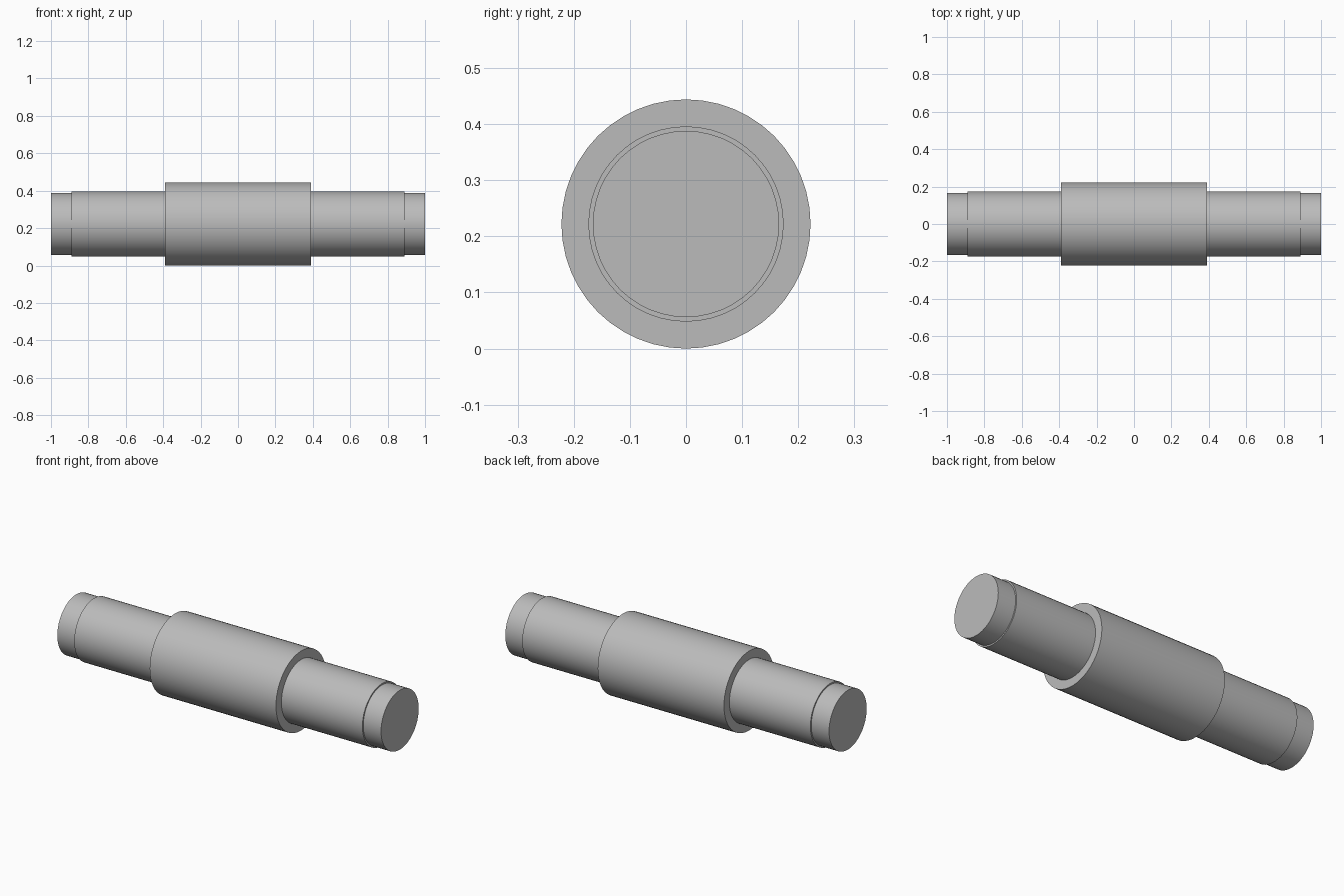
import bpy
import bmesh
import math
from mathutils import Matrix, Vector

cube = bpy.data.objects.get("Cube")
if cube:
    bpy.data.objects.remove(cube, do_unlink=True)

SIDES = 48
AXIS_HEIGHT = 0.222

# Plain grey metal
steel = bpy.data.materials.new("grey steel")
steel.use_nodes = True
grey = (0.5, 0.5, 0.5, 1)
steel.diffuse_color = grey
steel.node_tree.nodes["Principled BSDF"].inputs["Base Color"].default_value = grey

# Half of the stepped outline, from the end to the middle: (x, radius)
half = [(1.0, 0.0), (1.0, 0.166), (0.89, 0.166), (0.89, 0.174),
        (0.39, 0.174), (0.39, 0.222)]
profile = half + [(-x, r) for x, r in reversed(half)]

# Turn the outline around the long axis
bm = bmesh.new()
verts = [bm.verts.new((x, 0, r)) for x, r in profile]
edges = [bm.edges.new(pair) for pair in zip(verts, verts[1:])]
bmesh.ops.spin(bm, geom=verts + edges, cent=(0, 0, 0), axis=(1, 0, 0),
               angle=math.tau, steps=SIDES, use_merge=True)
bmesh.ops.remove_doubles(bm, verts=bm.verts, dist=1e-5)
bmesh.ops.recalc_face_normals(bm, faces=bm.faces)
bmesh.ops.transform(bm, matrix=Matrix.Translation(Vector((0, 0, AXIS_HEIGHT))),
                    verts=bm.verts)

mesh = bpy.data.meshes.new("stepped_shaft")
bm.to_mesh(mesh)
bm.free()
mesh.materials.append(steel)
shaft = bpy.data.objects.new("stepped_shaft", mesh)
bpy.context.collection.objects.link(shaft)

# Round sides smooth, shoulders sharp
bpy.ops.object.select_all(action="DESELECT")
shaft.select_set(True)
bpy.context.view_layer.objects.active = shaft
bpy.ops.object.shade_smooth_by_angle(angle=math.radians(30))
